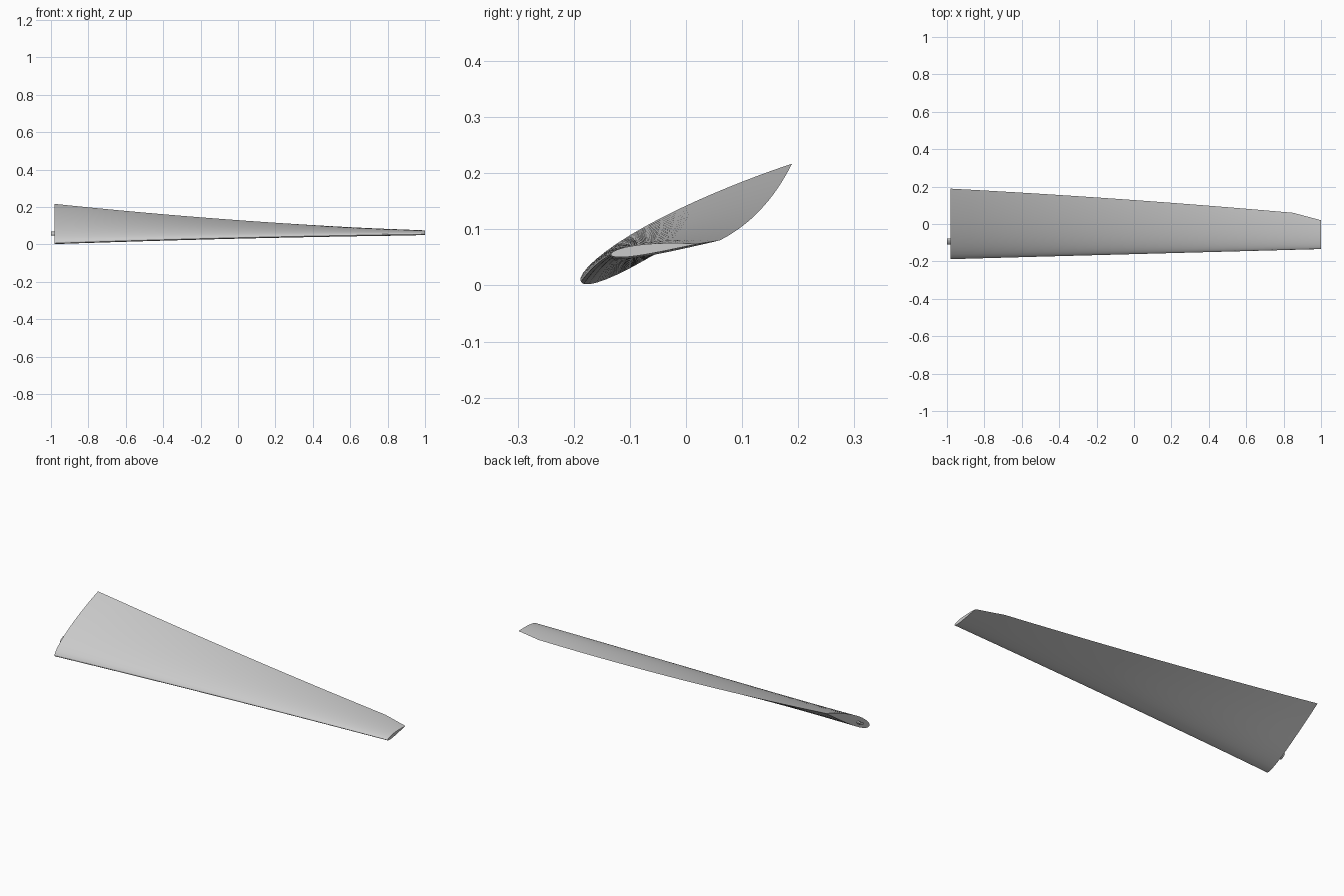
import bpy, bmesh
from math import sqrt, cos, sin, pi, atan2
from mathutils import Vector, Matrix

cube = bpy.data.objects.get("Cube")
if cube:
    bpy.data.objects.remove(cube)

# Single pale grey paint
grey = bpy.data.materials.new("pale_grey")
grey.use_nodes = True
colour = (0.6, 0.6, 0.6, 1)
grey.diffuse_color = colour
grey.node_tree.nodes["Principled BSDF"].inputs["Base Color"].default_value = colour

ROOT, CLIP, TIP = -0.98, 0.85, 1.0
THICK, CAMBER, STEPS = 0.12, 0.012, 20


def leading(x):
    return Vector((x, -0.161 + 0.027 * x, 0.036 + 0.0247 * x - 0.0057 * x * x))


def trailing(x):
    y = 0.128 - 0.0717 * x - 0.0097 * x * x
    if x > CLIP:  # clipped corner at the tip
        y = 0.06 - 0.04 * (x - CLIP) / (TIP - CLIP)
    return Vector((x, y, 0.13 - 0.0725 * x + 0.0165 * x * x))


def half_thickness(s):
    return 5 * THICK * (0.2969 * sqrt(s) - 0.126 * s - 0.3516 * s**2
                        + 0.2843 * s**3 - 0.1036 * s**4)


def section(x):
    """Closed airfoil loop: upper side to the trailing edge, lower side back."""
    a, b = leading(x), trailing(x)
    chord = b - a
    normal = Vector((0, -chord.z, chord.y))
    points = []
    for i in range(2 * STEPS):
        s = (1 - cos(pi * i / STEPS)) / 2
        side = 1 if i < STEPS else -1
        camber = CAMBER * 4 * s * (1 - s)
        points.append(a + chord * s + normal * (camber + side * half_thickness(s)))
    return points


def finish(name, bm):
    bmesh.ops.recalc_face_normals(bm, faces=bm.faces)
    mesh = bpy.data.meshes.new(name)
    bm.to_mesh(mesh)
    bm.free()
    mesh.materials.append(grey)
    obj = bpy.data.objects.new(name, mesh)
    bpy.context.collection.objects.link(obj)
    bpy.ops.object.select_all(action='DESELECT')
    obj.select_set(True)
    bpy.context.view_layer.objects.active = obj
    bpy.ops.object.shade_smooth_by_angle()
    return obj


# Twisted, tapered blade lofted through airfoil sections
bm = bmesh.new()
SPANS = 16
stations = [ROOT + (CLIP - ROOT) * i / SPANS for i in range(SPANS + 1)] + [TIP]
rings = [[bm.verts.new(p) for p in section(x)] for x in stations]
count = 2 * STEPS
for r0, r1 in zip(rings, rings[1:]):
    for i in range(count):
        j = (i + 1) % count
        bm.faces.new((r0[i], r0[j], r1[j], r1[i]))
bm.faces.new(rings[0])
bm.faces.new(rings[-1])
finish("blade", bm)

# Small flattened mounting peg on the root face, aligned with the chord
chord = trailing(ROOT) - leading(ROOT)
bm = bmesh.new()
bmesh.ops.create_cone(bm, cap_ends=True, segments=24, radius1=1, radius2=1, depth=1)
place = (Matrix.Translation(leading(ROOT) + chord * 0.25 + Vector((-0.005, 0, 0)))
         @ Matrix.Rotation(atan2(chord.z, chord.y), 4, 'X')
         @ Matrix.Diagonal((0.03, 0.019, 0.007, 1))
         @ Matrix.Rotation(pi / 2, 4, 'Y'))
bmesh.ops.transform(bm, matrix=place, verts=bm.verts)
finish("root_peg", bm)
